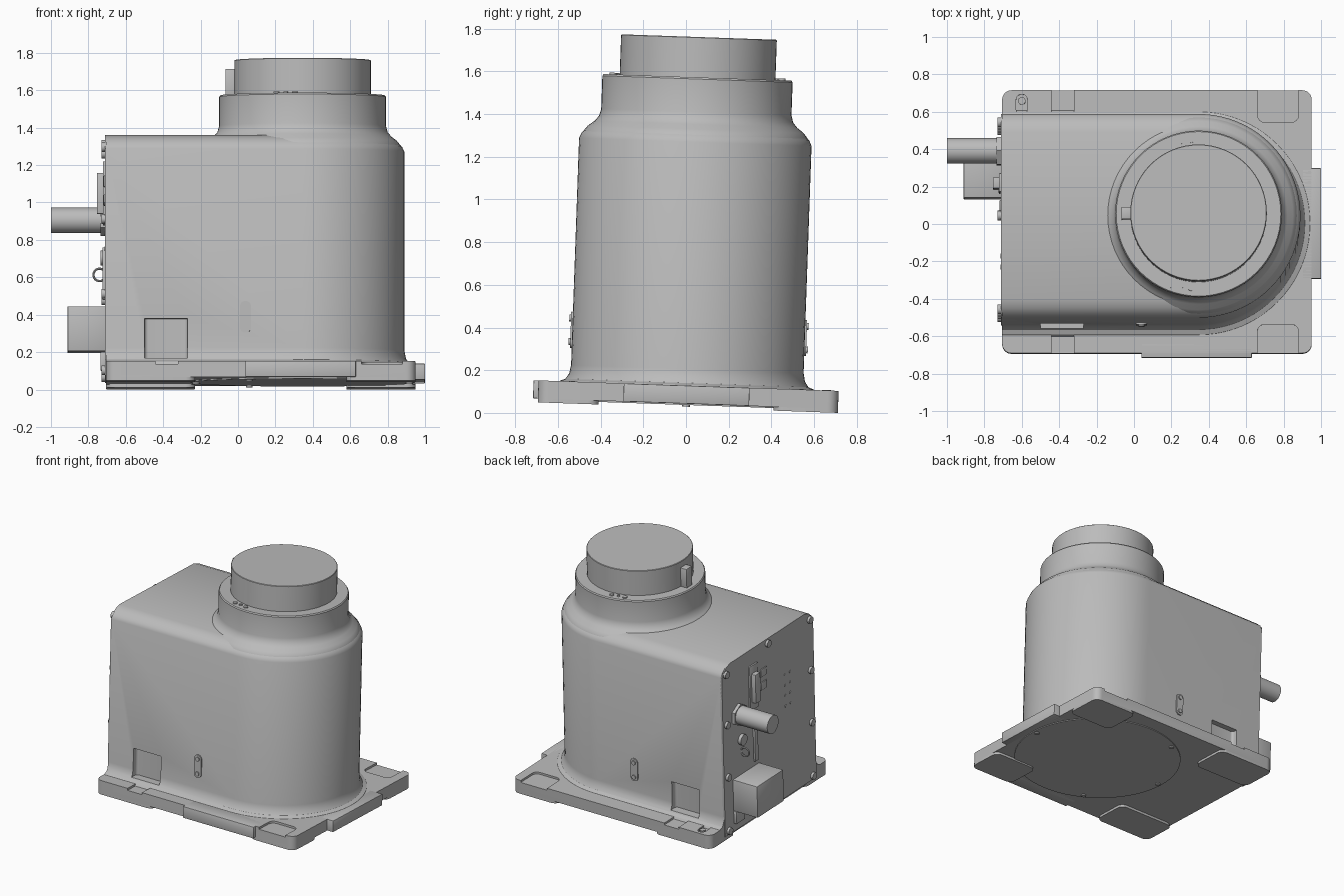
import bpy, bmesh, math
from mathutils import Matrix, Vector

if "Cube" in bpy.data.objects:
    bpy.data.objects.remove(bpy.data.objects["Cube"], do_unlink=True)


def material(name, color):
    m = bpy.data.materials.new(name)
    m.use_nodes = True
    m.diffuse_color = color
    m.node_tree.nodes["Principled BSDF"].inputs["Base Color"].default_value = color
    return m


GREY = material("machine grey", (0.5, 0.5, 0.5, 1))
CX, R = 0.345, 0.545          # axis of the round end, half width of the housing
END = -0.705                  # flat connector end
PARTS = []


def finish(name, bm, helper=False):
    bmesh.ops.recalc_face_normals(bm, faces=bm.faces)
    me = bpy.data.meshes.new(name)
    bm.to_mesh(me)
    bm.free()
    ob = bpy.data.objects.new(name, me)
    bpy.context.collection.objects.link(ob)
    me.materials.append(GREY)
    if helper:
        ob.hide_render = True
    else:
        PARTS.append(ob)
    return ob


def loft(name, rings, helper=False):
    """Skin a stack of closed rings and cap both ends."""
    bm = bmesh.new()
    loops = [[bm.verts.new(p) for p in ring] for ring in rings]
    n = len(loops[0])
    for a, b in zip(loops, loops[1:]):
        for i in range(n):
            j = (i + 1) % n
            bm.faces.new((a[i], a[j], b[j], b[i]))
    bm.faces.new(loops[0][::-1])
    bm.faces.new(loops[-1])
    return finish(name, bm, helper)


def box(name, x, y, z, bevel=0, helper=False):
    bm = bmesh.new()
    bmesh.ops.create_cube(bm, size=1)
    for v in bm.verts:
        v.co = [lo + (c + 0.5) * (hi - lo) for c, (lo, hi) in zip(v.co, (x, y, z))]
    if bevel:
        bmesh.ops.bevel(bm, geom=bm.edges[:], offset=bevel, segments=2, affect="EDGES", profile=0.5)
    return finish(name, bm, helper)


def circle(r, z, n=64):
    return [(CX + r * math.cos(math.tau * i / n), r * math.sin(math.tau * i / n), z) for i in range(n)]


def rod(name, p, r, length, axis="Z", n=20, helper=False):
    """Cylinder starting at p and running along the signed axis."""
    bm = bmesh.new()
    bmesh.ops.create_cone(bm, cap_ends=True, segments=n, radius1=r, radius2=r, depth=length)
    d = {"Z": Vector((0, 0, 1)), "X": Vector((-1, 0, 0)), "F": Vector((0, -1, 0)), "B": Vector((0, 1, 0))}[axis]
    turn = d.to_track_quat("Z", "Y").to_matrix().to_4x4()
    bm.transform(Matrix.Translation(Vector(p) + d * length / 2) @ turn)
    return finish(name, bm, helper)


def slab(name, x, y, z, r, helper=False):
    """Plate with rounded vertical corners."""
    pts = []
    for k, (px, py) in enumerate(((x[1], y[1]), (x[0], y[1]), (x[0], y[0]), (x[1], y[0]))):
        sx, sy = (1 if px == x[1] else -1), (1 if py == y[1] else -1)
        for i in range(7):
            a = math.pi / 2 * (k + i / 6)
            pts.append((px - sx * r + r * math.cos(a), py - sy * r + r * math.sin(a)))
    return loft(name, [[(u, v, h) for u, v in pts] for h in z], helper)


def cut(target, cutters):
    for c in cutters:
        m = target.modifiers.new("cut", "BOOLEAN")
        m.operation, m.solver, m.object = "DIFFERENCE", "EXACT", c
    bpy.context.view_layer.update()
    me = bpy.data.meshes.new_from_object(target.evaluated_get(bpy.context.evaluated_depsgraph_get()))
    target.modifiers.clear()
    target.data = me
    for c in cutters:
        bpy.data.objects.remove(c, do_unlink=True)


# Base plate with edge bosses, corner feet, counterbores and bolt holes
plate = slab("base_plate", (END, 0.95), (-0.695, 0.712), (0.018, 0.103), 0.05)
box("front_boss", (0.04, 0.63), (-0.718, -0.6), (0.018, 0.103), 0.004)
box("end_boss", (0.9, 1.0), (-0.295, 0.295), (0.018, 0.103), 0.004)
feet, recesses, holes = [], [], []
for s, edge in ((-1, -0.695), (1, 0.712)):
    ys = sorted((s * 0.41, edge))
    feet.append(slab("rear_foot", (END, -0.23), ys, (0, 0.019), 0.05))
    feet.append(slab("round_end_foot", (0.58, 0.95), ys, (0, 0.019), 0.05))
    recesses.append(slab("cutter", (-0.44, -0.32), sorted((s * 0.53, s * 0.8)), (0.088, 0.2), 0.03, True))
    recesses.append(slab("cutter", (0.66, 0.88), sorted((s * 0.54, s * 0.8)), (0.088, 0.2), 0.04, True))
    for x, y, r in ((-0.38, 0.593, 0.03), (0.82, 0.593, 0.03), (0.73, 0.625, 0.021)):
        holes.append((x, s * y, r))
recesses.append(slab("cutter", (-0.63, -0.57), (0.58, 0.69), (0.085, 0.2), 0.029, True))
cut(plate, recesses + [rod("cutter", (x, y, -0.1), r, 0.4, helper=True) for x, y, r in holes])
for f in feet:
    cut(f, [rod("cutter", (x, y, -0.1), r, 0.4, helper=True) for x, y, r in holes])
rod("ground_screw", (-0.6, 0.655, 0.08), 0.02, 0.025)

# Round cover under the base
loft("bottom_cover", [circle(0.6, 0.02), circle(0.6, 0.012)])
for i in range(6):
    a = math.tau * i / 6
    rod("cover_screw", (CX + 0.57 * math.cos(a), 0.57 * math.sin(a), 0.004), 0.018, 0.01)


# Housing: flat at the connector end, half round at the other
def housing_ring(inset, z, n=40):
    r = R - inset
    arc = [(CX + r * math.sin(math.pi * i / n), -r * math.cos(math.pi * i / n), z) for i in range(n + 1)]
    return arc + [(END, r, z), (END, -r, z)]


levels = ((-0.06, 0.09), (-0.05, 0.105), (-0.025, 0.115), (-0.008, 0.14), (0, 0.18),
          (0, 1.245), (0.012, 1.272), (0.05, 1.303), (0.1, 1.32))
housing = loft("housing", [housing_ring(*l) for l in levels])
cut(housing, [slab("cutter", (-0.5, -0.27), sorted((s * 0.5, s * 0.7)), (0.125, 0.335), 0.02, True) for s in (-1, 1)])

# Neck with a sloped shoulder, then the turning flange and its key
neck = ((0.53, 1.26), (0.525, 1.28), (0.505, 1.305), (0.475, 1.328), (0.455, 1.352), (0.446, 1.385),
        (0.446, 1.54), (0.44, 1.548))
loft("neck", [circle(r, z) for r, z in neck])
loft("turning_flange", [circle(r, z) for r, z in ((0.365, 1.53), (0.365, 1.734), (0.362, 1.737))])
box("flange_key", (-0.068, 0), (-0.033, 0.033), (1.53, 1.69), 0.004)
for s in (-1, 1):
    for x, y, r in ((0.205, 0.382, 0.016), (0.255, 0.386, 0.011), (0.305, 0.396, 0.016)):
        rod("neck_screw", (x, s * y, 1.54), r, 0.016)

# Handle plates with two screws on each side
for s, axis in ((-1, "F"), (1, "B")):
    bar = slab("side_plate", (0.01, 0.07), (0.28, 0.45), (R - 0.01, R + 0.008), 0.029)
    for v in bar.data.vertices:
        v.co = (v.co.x, s * v.co.z, v.co.y - 0.02)
    if s < 0:
        bar.data.flip_normals()
    bar.data.flip_normals()
    for z in (0.29, 0.4):
        rod("side_screw", (0.04, s * R, z), 0.016, 0.016, axis)

# Connector panel and its screws
outline = [(-R, 0.03), (R, 0.03), (R, 1.245), (R - 0.05, 1.303), (R - 0.1, 1.32),
           (0.1 - R, 1.32), (0.05 - R, 1.303), (-R, 1.245)]
loft("connector_panel", [[(x, y, z) for y, z in outline] for x in (END + 0.01, END - 0.006)])
for s in (-1, 1):
    for z in (0.06, 0.47, 0.87, 1.255):
        rod("panel_screw", (END, s * 0.5, z), 0.026, 0.024, "X")
rod("panel_screw", (END, 0, 1.285), 0.026, 0.024, "X")

# Cable outlet, power box and small sockets
rod("cable_nut", (END, 0.36, 0.893), 0.085, 0.03, "X", 6)
rod("cable_outlet", (END, 0.36, 0.893), 0.068, 0.295, "X", 32)
box("power_box", (-0.912, END), (0.125, 0.44), (0.185, 0.425), 0.006)
box("power_box_latch", (-0.735, END), (0.34, 0.44), (0.09, 0.185), 0.004)
box("socket_frame", (-0.722, END), (0.13, 0.23), (0.86, 1.2), 0.004)
box("long_socket", (-0.755, END), (0.15, 0.21), (0.92, 1.14), 0.005)
box("lower_socket", (-0.725, END), (0.15, 0.19), (0.46, 0.74), 0.004)
for z in (0.96, 1.06):
    box("port", (-0.718, END), (0.02, 0.09), (z, z + 0.06), 0.003)
rod("round_socket", (END, 0.33, 0.69), 0.04, 0.03, "X")
for i in range(4):
    for y in (-0.2, -0.26):
        rod("indicator", (END, y, 0.72 + i * 0.08), 0.01, 0.01, "X", 10)
bpy.ops.mesh.primitive_torus_add(location=(-0.74, 0.33, 0.6), rotation=(math.pi / 2, 0, 0), major_radius=0.033,
                                 minor_radius=0.006, major_segments=24, minor_segments=8)
ring = bpy.context.object
ring.name = "lifting_ring"
ring.data.materials.append(GREY)
PARTS.append(ring)

# Smooth the curved faces and lean the whole machine slightly backwards
bpy.context.view_layer.update()
lean = Matrix.Translation((0, 0, 0.025)) @ Matrix.Rotation(-0.035, 4, "X")
bpy.ops.object.select_all(action="DESELECT")
for ob in PARTS:
    ob.matrix_world = lean @ ob.matrix_world
    ob.select_set(True)
bpy.context.view_layer.objects.active = PARTS[0]
bpy.ops.object.shade_smooth_by_angle(angle=math.radians(32))
